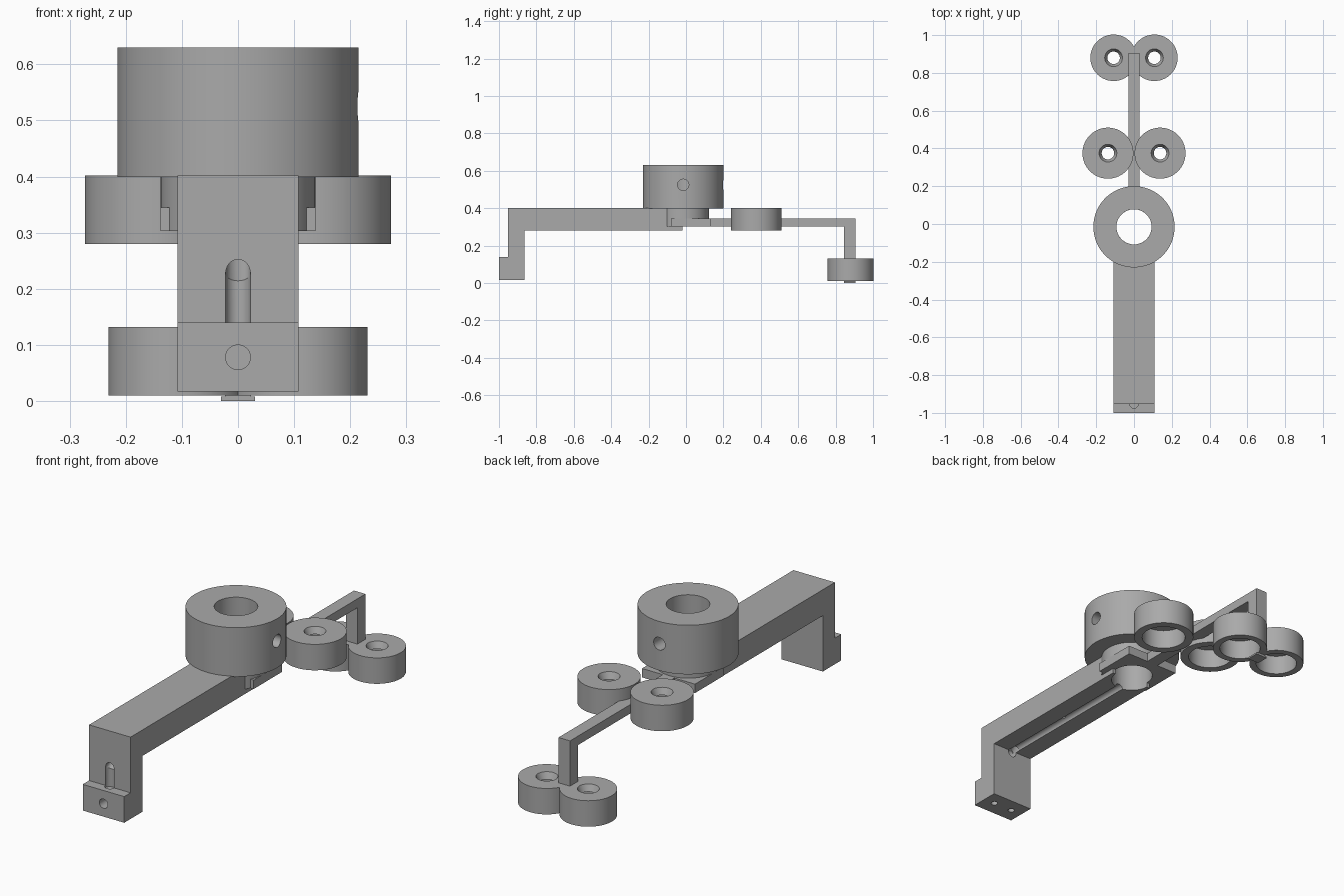
import bpy
import bmesh
import math
from mathutils import Vector

if "Cube" in bpy.data.objects:
    bpy.data.objects.remove(bpy.data.objects["Cube"], do_unlink=True)

grey = bpy.data.materials.new("plain grey")
grey.use_nodes = True
COLOUR = (0.4, 0.4, 0.4, 1)
grey.diffuse_color = COLOUR
grey.node_tree.nodes["Principled BSDF"].inputs["Base Color"].default_value = COLOUR


def finish(name, bm):
    bmesh.ops.recalc_face_normals(bm, faces=bm.faces)
    mesh = bpy.data.meshes.new(name)
    bm.to_mesh(mesh)
    bm.free()
    mesh.materials.append(grey)
    obj = bpy.data.objects.new(name, mesh)
    bpy.context.collection.objects.link(obj)
    return obj


def extrude_x(name, outline, half):
    """Side outline in y and z, extruded across x."""
    bm = bmesh.new()
    face = bm.faces.new([bm.verts.new((-half, y, z)) for y, z in outline])
    out = bmesh.ops.extrude_face_region(bm, geom=[face])
    moved = [v for v in out["geom"] if isinstance(v, bmesh.types.BMVert)]
    bmesh.ops.translate(bm, verts=moved, vec=(2 * half, 0, 0))
    return finish(name, bm)


def box(name, half, y0, y1, z0, z1):
    return extrude_x(name, [(y0, z0), (y1, z0), (y1, z1), (y0, z1)], half)


def lathe(name, x, y, profile, steps=72):
    """Closed ring profile of radius and height, turned about a vertical axis."""
    bm = bmesh.new()
    rows = []
    for i in range(steps):
        a = 2 * math.pi * i / steps
        rows.append([bm.verts.new((x + r * math.cos(a), y + r * math.sin(a), z))
                     for r, z in profile])
    n = len(profile)
    for i in range(steps):
        p, q = rows[i], rows[(i + 1) % steps]
        for j in range(n):
            k = (j + 1) % n
            bm.faces.new((p[j], q[j], q[k], p[k]))
    return finish(name, bm)


def rod(start, end, radius):
    """Temporary cylinder used as a cutter."""
    start, end = Vector(start), Vector(end)
    bm = bmesh.new()
    bmesh.ops.create_cone(bm, cap_ends=True, segments=48, radius1=radius,
                          radius2=radius, depth=(end - start).length)
    turn = (end - start).to_track_quat("Z", "Y").to_matrix()
    bmesh.ops.rotate(bm, verts=bm.verts, matrix=turn)
    bmesh.ops.translate(bm, verts=bm.verts, vec=(start + end) / 2)
    obj = finish("cutter", bm)
    obj.hide_render = True
    return obj


def combine(obj, others, operation="DIFFERENCE"):
    for other in others:
        mod = obj.modifiers.new("combine", "BOOLEAN")
        mod.operation = operation
        mod.solver = "EXACT"
        mod.object = other
    bpy.context.view_layer.update()
    graph = bpy.context.evaluated_depsgraph_get()
    mesh = bpy.data.meshes.new_from_object(obj.evaluated_get(graph))
    obj.modifiers.clear()
    obj.data = mesh
    for other in others:
        bpy.data.objects.remove(other, do_unlink=True)


def smooth(obj):
    bpy.ops.object.select_all(action="DESELECT")
    obj.select_set(True)
    bpy.context.view_layer.objects.active = obj
    bpy.ops.object.shade_smooth_by_angle(angle=math.radians(30))


HUB_Y, BORE = -0.015, 0.093
TOP, BOTTOM = 0.402, 0.28

# Collar with a bore and two radial screw holes
collar = lathe("collar", 0, HUB_Y, [(BORE, 0.399), (0.215, 0.399),
                                    (0.215, 0.63), (BORE, 0.63)], 96)
combine(collar, [rod((0.05, HUB_Y, 0.525), (0.3, HUB_Y, 0.525), 0.03),
                 rod((0, 0.04, 0.525), (0, 0.3, 0.525), 0.03)])

# Round neck and square plate under the collar
neck = lathe("neck", 0, HUB_Y, [(BORE, 0.303), (0.138, 0.303),
                                (0.138, TOP), (BORE, TOP)], 96)
plate = box("hub_plate", 0.138, -0.08, 0.13, 0.303, 0.345)
combine(plate, [rod((0, HUB_Y, 0.2), (0, HUB_Y, 0.5), BORE)])

# Wide arm with its front leg and stepped toe
arm = extrude_x("wide_arm", [(-1, 0.017), (-0.863, 0.017), (-0.863, BOTTOM),
                             (-0.02, BOTTOM), (-0.02, TOP), (-0.953, TOP),
                             (-0.953, 0.14), (-1, 0.14)], 0.108)
cuts = [rod((0, HUB_Y, 0.2), (0, HUB_Y, 0.5), BORE),
        rod((0, -0.88, BOTTOM), (0, -0.05, BOTTOM), 0.02),
        rod((0, -0.953, 0.13), (0, -0.953, 0.23), 0.022),
        rod((0, -0.975, 0.215), (0, -0.84, 0.29), 0.022),
        rod((0, -1.05, 0.078), (0, -0.93, 0.078), 0.022),
        rod((0, -0.5, 0.25), (0, -0.5, 0.33), 0.008)]
cuts += [rod((s * 0.05, -0.93, 0), (s * 0.05, -0.93, 0.06), 0.015) for s in (-1, 1)]
combine(arm, cuts)

# Narrow arm with its rear post, hollowed where it meets the rear cups
rail = extrude_x("narrow_arm", [(0.13, 0.303), (0.845, 0.303), (0.845, 0.002),
                                (0.905, 0.002), (0.905, 0.345), (0.13, 0.345)], 0.03)
combine(rail, [rod((s * 0.108, 0.88, 0.008), (s * 0.108, 0.88, 0.1), 0.092)
               for s in (-1, 1)])
foot = box("post_foot", 0.03, 0.845, 0.905, 0, 0.006)

parts = [collar, neck, plate, arm, rail, foot]

# Cups open below, with a tapered hole through the top
for label, x, y, radius, cavity, z0, z1 in (
        ("front", 0.138, 0.375, 0.135, 0.098, 0.28, 0.402),
        ("rear", 0.108, 0.88, 0.123, 0.092, 0.01, 0.132)):
    for side, s in (("left", 1), ("right", -1)):
        profile = [(cavity, z0), (radius, z0), (radius, z1), (0.047, z1),
                   (0.033, z1 - 0.03), (cavity, z1 - 0.03)]
        parts.append(lathe(f"{label}_cup_{side}", s * x, y, profile))

for part in parts:
    smooth(part)
